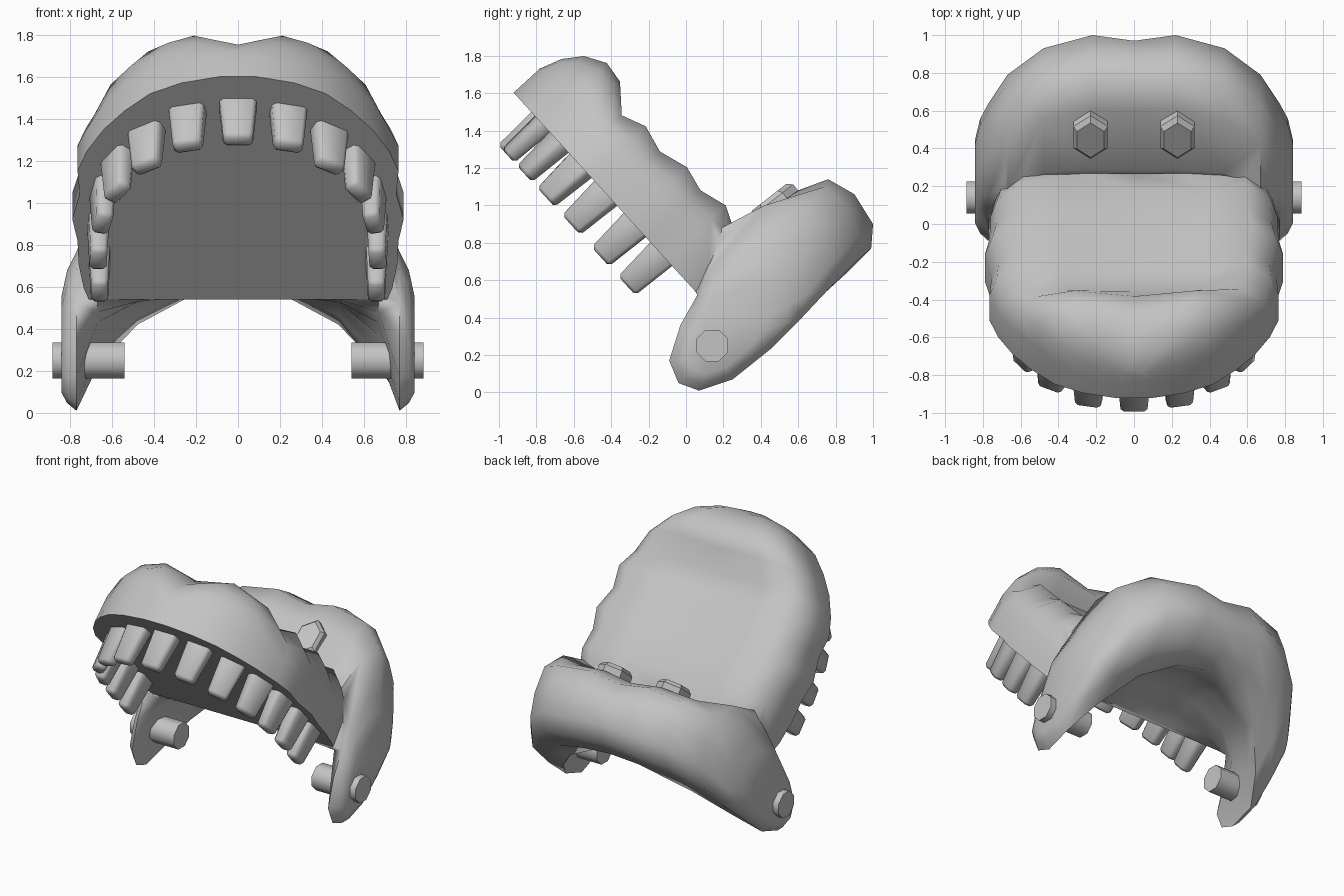
import bpy, bmesh, math
from mathutils import Matrix, Vector

cube = bpy.data.objects.get("Cube")
if cube:
    bpy.data.objects.remove(cube, do_unlink=True)

GREY = (0.55, 0.55, 0.55, 1)
mat = bpy.data.materials.new("plain grey")
mat.use_nodes = True
mat.diffuse_color = GREY
mat.node_tree.nodes["Principled BSDF"].inputs["Base Color"].default_value = GREY

# Jaw frame: x across, y along the snout, z down from the palate
JAW = Matrix(((1, 0, 0, 0),
              (0, -0.675, -0.738, 0.05),
              (0, 0.738, -0.675, 0.54),
              (0, 0, 0, 1)))


def smooth(ob, angle):
    bpy.ops.object.select_all(action='DESELECT')
    ob.select_set(True)
    bpy.context.view_layer.objects.active = ob
    bpy.ops.object.shade_smooth_by_angle(angle=math.radians(angle))


def finish(name, bm, angle, matrix=Matrix()):
    """Turn a bmesh into a shaded object with the shared material."""
    bm.transform(matrix)
    bmesh.ops.recalc_face_normals(bm, faces=bm.faces)
    mesh = bpy.data.meshes.new(name)
    bm.to_mesh(mesh)
    bm.free()
    mesh.materials.append(mat)
    ob = bpy.data.objects.new(name, mesh)
    bpy.context.scene.collection.objects.link(ob)
    smooth(ob, angle)
    return ob


def loft(name, rings, angle, matrix=Matrix()):
    """Skin a row of closed rings and cap both ends."""
    bm = bmesh.new()
    rows = [[bm.verts.new(p) for p in ring] for ring in rings]
    n = len(rows[0])
    for a, b in zip(rows, rows[1:]):
        for i in range(n):
            j = (i + 1) % n
            bm.faces.new((a[i], a[j], b[j], b[i]))
    bm.faces.new(rows[0])
    bm.faces.new(rows[-1])
    return finish(name, bm, angle, matrix)


# Snout: position, half width, then height at shoulder, middle and centre
stations = [
    (0, .71, .28, .28, .28), (.07, .735, .36, .36, .36),
    (.23, .76, .43, .38, .38), (.38, .765, .385, .38, .38),
    (.52, .79, .415, .37, .37), (.68, .755, .365, .36, .36),
    (.83, .765, .40, .35, .35), (.96, .72, .345, .34, .33),
    (1.10, .64, .42, .46, .42), (1.22, .54, .42, .475, .42),
    (1.33, .42, .36, .41, .34), (1.40, .27, .28, .31, .27),
    (1.44, .09, .18, .19, .19)]
rings = []
for u, w, h, mid, centre in stations:
    half = [(w, 0), (w, h * .45), (w * .95, h * .75), (w * .79, h), (w * .5, mid)]
    ring = half + [(0, centre)] + [(-x, z) for x, z in reversed(half)]
    rings.append([(x, u, -z) for x, z in ring])
snout = loft("snout", rings, 60, JAW)

# Head: side-on sections from the middle out to the cheek flap
sections = {
    0: [(.05, .55), (.2, .59), (.34, .63), (.48, .66), (.59, .64), (.71, .6), (.86, .65),
        (.96, .76), (.97, .9), (.89, 1.03), (.75, 1.1), (.6, 1.05), (.29, .84)],
    .22: [(.05, .55), (.2, .58), (.34, .61), (.48, .63), (.58, .6), (.7, .56), (.85, .63),
          (.99, .77), (1, .9), (.9, 1.06), (.76, 1.14), (.6, 1.08), (.29, .86)],
    .48: [(.05, .54), (.17, .53), (.3, .53), (.43, .52), (.52, .46), (.62, .42), (.75, .54),
          (.91, .7), (.93, .84), (.86, 1), (.74, 1.1), (.56, 1.04), (.27, .87)],
    .67: [(.05, .54), (.12, .48), (.19, .43), (.27, .37), (.34, .28), (.42, .22), (.58, .37),
          (.77, .56), (.79, .7), (.74, .86), (.63, 1), (.42, 1), (.19, .88)],
    .77: [(.06, .52), (-.03, .36), (-.09, .17), (-.04, .05), (.07, .01), (.25, .07), (.45, .23),
          (.62, .4), (.64, .52), (.6, .67), (.5, .76), (.35, .77), (.15, .68)]}
hub = Vector((.15, .23))
for x, scale in ((.815, .83), (.842, .6)):
    sections[x] = [hub.lerp(Vector(p), scale) for p in sections[.77]]
side = [[(x, y, z) for y, z in pts] for x, pts in sections.items()]
mirrored = [[(-x, y, z) for x, y, z in ring] for ring in reversed(side[1:])]
head = loft("head_and_snout", mirrored + side, 60)

# Fuse the snout into the head as one skin
fuse = head.modifiers.new("fuse", 'BOOLEAN')
fuse.operation = 'UNION'
fuse.solver = 'EXACT'
fuse.object = snout
bpy.ops.object.modifier_apply(modifier=fuse.name)
bpy.data.objects.remove(snout, do_unlink=True)
smooth(head, 60)


# Teeth: tapered blocks set round the arch of the palate
def tooth(name, x, u, turn, width):
    bm = bmesh.new()
    bmesh.ops.create_cube(bm, size=1)
    for v in bm.verts:
        tip = v.co.z > 0
        v.co.x *= width * (.78 if tip else 1)
        v.co.y *= .08 if tip else .1
        v.co.z = .25 if tip else -.02
    edges = [e for e in bm.edges if max(v.co.z for v in e.verts) > .1]
    bmesh.ops.bevel(bm, geom=edges, offset=.018, segments=1, affect='EDGES')
    place = Matrix.Translation((x, u, 0)) @ Matrix.Rotation(-turn, 4, 'Z')
    finish(name, bm, 50, JAW @ place)


tooth("front_tooth", 0, 1.25, 0, .18)
arch = [(.24, 1.21, .2), (.435, 1.08, .5), (.575, .91, .95),
        (.645, .71, 1.35), (.665, .48, 1.52), (.66, .27, 1.57)]
for i, (x, u, turn) in enumerate(arch, 1):
    for s, label in ((1, "left"), (-1, "right")):
        tooth(f"{label}_tooth_{i}", s * x, u, s * turn, .175)

# Eyes and hinge pins, one of each per side
for s, label in ((1, "left"), (-1, "right")):
    # Elongated hexagonal stud lying on the brow slope
    bm = bmesh.new()
    bmesh.ops.create_cone(bm, cap_ends=True, segments=6, radius1=.145,
                          radius2=.145, depth=.16)
    rim = [e for e in bm.edges if all(v.co.z > 0 for v in e.verts)]
    bmesh.ops.bevel(bm, geom=rim, offset=.025, segments=1, affect='EDGES')
    place = (Matrix.Translation((s * .23, .493, .98)) @ Matrix.Rotation(math.radians(38), 4, 'X')
             @ Matrix.Diagonal((.72, 1, 1, 1)))
    finish(f"{label}_eye", bm, 30, place)

    # Octagonal pin through the cheek flap
    bm = bmesh.new()
    bmesh.ops.create_cone(bm, cap_ends=True, segments=8, radius1=.092,
                          radius2=.092, depth=.345)
    place = (Matrix.Translation((s * .713, .14, .25)) @ Matrix.Rotation(math.pi / 2, 4, 'Y')
             @ Matrix.Rotation(math.pi / 8, 4, 'Z'))
    finish(f"{label}_hinge_pin", bm, 50, place)
